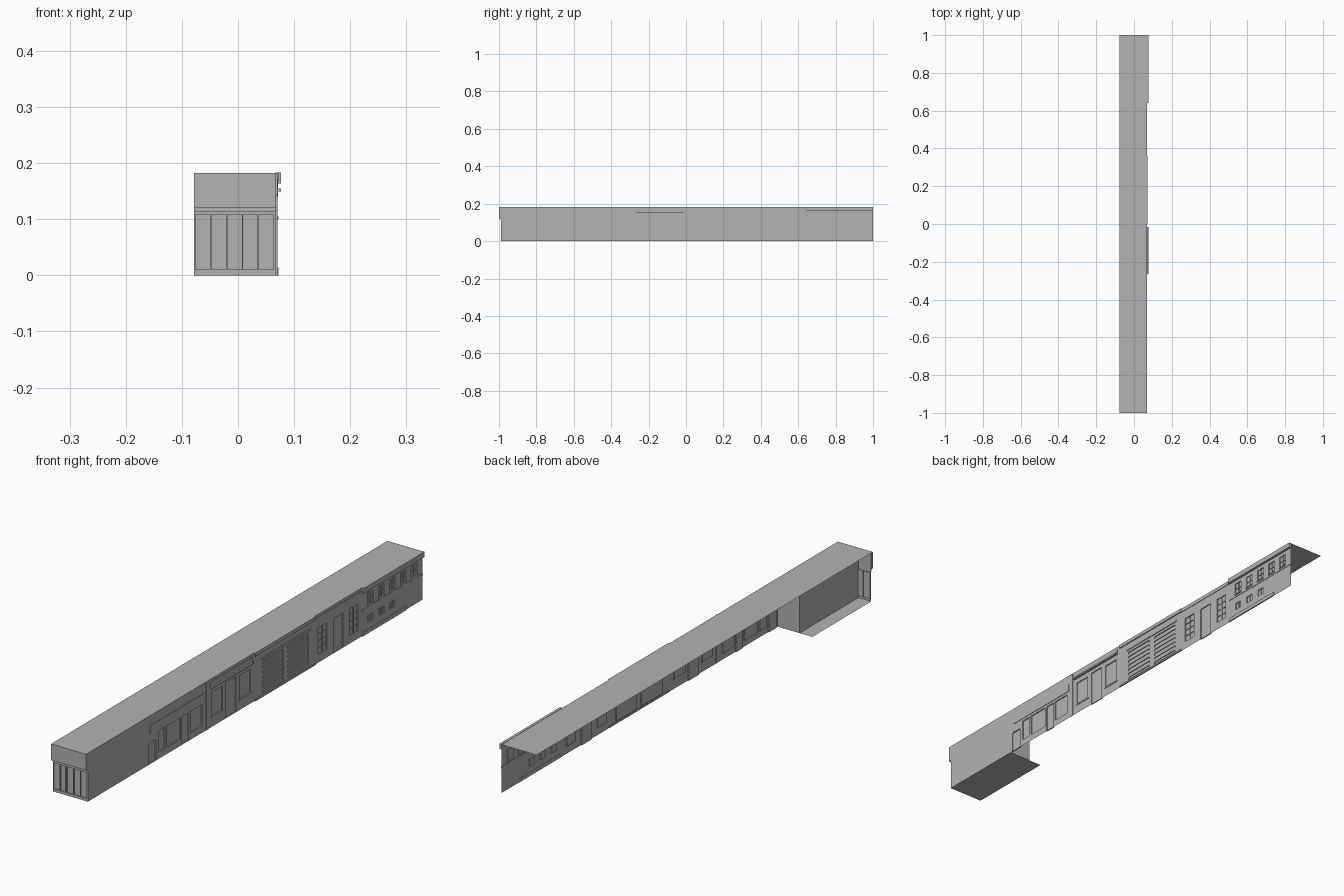
import bpy, bmesh

if "Cube" in bpy.data.objects:
    bpy.data.objects.remove(bpy.data.objects["Cube"])

grey = bpy.data.materials.new("plain grey")
grey.diffuse_color = (0.45, 0.45, 0.45, 1)
grey.use_nodes = True
grey.node_tree.nodes["Principled BSDF"].inputs["Base Color"].default_value = grey.diffuse_color

XL, XR, TOP = -0.078, 0.068, 0.182   # left edge, facade plane, roof height


def finish(name, bm):
    me = bpy.data.meshes.new(name)
    bm.to_mesh(me)
    bm.free()
    me.materials.append(grey)
    ob = bpy.data.objects.new(name, me)
    bpy.context.collection.objects.link(ob)
    return ob


def quad(bm, *pts):
    bm.faces.new([bm.verts.new(p) for p in pts])


def sheet(name, *pts):
    bm = bmesh.new()
    quad(bm, *pts)
    return finish(name, bm)


def box(name, x0, x1, y0, y1, z0, z1):
    bm = bmesh.new()
    bmesh.ops.create_cube(bm, size=1)
    for v in bm.verts:
        v.co = ((x0 + x1) / 2 + v.co.x * (x1 - x0),
                (y0 + y1) / 2 + v.co.y * (y1 - y0),
                (z0 + z1) / 2 + v.co.z * (z1 - z0))
    return finish(name, bm)


def wall(name, a0, a1, z0, z1, openings, place, depth=0.004):
    """Sheet wall with recessed openings (a0, a1, z0, z1); place(a, z, d) maps to 3D."""
    bm = bmesh.new()
    cuts_a = sorted({a0, a1, *[v for o in openings for v in o[:2]]})
    cuts_z = sorted({z0, z1, *[v for o in openings for v in o[2:]]})
    for p, q in zip(cuts_a, cuts_a[1:]):
        for r, s in zip(cuts_z, cuts_z[1:]):
            ca, cz = (p + q) / 2, (r + s) / 2
            if not any(o[0] < ca < o[1] and o[2] < cz < o[3] for o in openings):
                quad(bm, place(p, r, 0), place(q, r, 0), place(q, s, 0), place(p, s, 0))
    for p, q, r, s in openings:
        ring = [(p, r), (q, r), (q, s), (p, s)]
        quad(bm, *[place(a, z, depth) for a, z in ring])
        for (a, z), (b, w) in zip(ring, ring[1:] + ring[:1]):
            quad(bm, place(a, z, 0), place(b, w, 0), place(b, w, depth), place(a, z, depth))
    bmesh.ops.remove_doubles(bm, verts=bm.verts, dist=1e-6)
    return finish(name, bm)


def side(y, z, d):
    return (XR - d, y, z)


def front(x, z, d):
    return (x, -0.99 + d, z)


def mullions(name, y0, y1, z0, z1, cols, rows):
    """Thin glazing bars inside a recessed window."""
    t = 0.002
    for i in range(1, cols):
        y = y0 + (y1 - y0) * i / cols
        box(name + "_upright", XR - 0.004, XR - 0.001, y - t, y + t, z0, z1)
    for i in range(1, rows):
        z = z0 + (z1 - z0) * i / rows
        box(name + "_crossbar", XR - 0.004, XR - 0.001, y0, y1, z - t / 2, z + t / 2)


# Roof
sheet("roof", (XL, -1, TOP), (XR, -1, TOP), (XR, 1, TOP), (XL, 1, TOP))

# End room: floor, partition, inner wall, plain outer wall
sheet("room_floor", (XL, -0.99, 0), (XR, -0.99, 0), (XR, -0.64, 0), (XL, -0.64, 0))
sheet("room_partition", (-0.025, -0.64, 0), (XR, -0.64, 0),
      (XR, -0.64, TOP), (-0.025, -0.64, TOP))
sheet("room_inner_wall", (-0.025, -0.99, 0), (-0.025, -0.64, 0),
      (-0.025, -0.64, TOP), (-0.025, -0.99, TOP))
wall("plain_wall", -0.99, -0.64, 0, TOP, [], side)

# Glazed front end with overhanging fascia
panes = [(-0.0755 + 0.0282 * i, -0.0495 + 0.0282 * i, 0.01, 0.108) for i in range(5)]
wall("front_glazing", XL, XR, 0, 0.122, panes, front)
box("front_fascia", XL, XR, -1, -0.99, 0.121, TOP)
box("front_head_rail", XL, XR, -0.993, -0.99, 0.113, 0.121)

# Shopfront with sign board
shop = [(-0.63, -0.585, 0.0, 0.08), (-0.57, -0.53, 0.025, 0.105),
        (-0.52, -0.44, 0.025, 0.105), (-0.43, -0.39, 0.0, 0.105),
        (-0.38, -0.31, 0.025, 0.105)]
wall("shopfront", -0.64, -0.28, 0, TOP, shop, side)
box("shop_sign_board", XR - 0.001, XR + 0.002, -0.62, -0.3, 0.115, 0.145)
box("shop_pilaster", XR - 0.001, XR + 0.002, -0.286, -0.276, 0, TOP)

# Small shop with awning, two windows and a door
small = [(-0.253, -0.19, 0.04, 0.13), (-0.168, -0.108, 0, 0.135), (-0.087, -0.022, 0.04, 0.13)]
wall("small_shop", -0.28, 0, 0, TOP, small, side)
for y0, y1 in ((-0.253, -0.19), (-0.087, -0.022)):
    box("small_shop_sill", XR - 0.001, XR + 0.002, y0 - 0.004, y1 + 0.004, 0.034, 0.039)
box("awning", XR - 0.001, XR + 0.009, -0.265, -0.015, 0.149, 0.155)
box("awning_board", XR - 0.001, XR + 0.003, -0.265, -0.015, 0.155, 0.172)

# Garage with two slatted shutters
bays = [(0.048, 0.172), (0.2, 0.322)]
wall("garage", 0, 0.36, 0, TOP, [(a, b, 0.012, 0.13) for a, b in bays], side)
for a, b in bays:
    for i in range(6):
        z = 0.022 + i * 0.018
        box("shutter_slat", XR - 0.004, XR - 0.001, a, b, z, z + 0.009)
box("garage_sign", XR - 0.001, XR + 0.003, 0.04, 0.33, 0.14, 0.148)
box("garage_cornice", XR - 0.001, XR + 0.004, 0, 0.36, 0.168, TOP)
box("garage_plinth", XR - 0.001, XR + 0.004, 0, 0.36, 0, 0.006)

# House with central door and two tall windows
tall = [(0.38, 0.432, 0.03, 0.13), (0.566, 0.616, 0.03, 0.13)]
wall("house", 0.36, 0.64, 0, TOP, tall + [(0.47, 0.528, 0, 0.13)], side)
for w in tall:
    mullions("house_window", *w, 2, 4)
box("house_cornice", XR - 0.001, XR + 0.002, 0.36, 0.64, 0.166, 0.172)

# Two-storey end block with rows of small windows
upper = [(y - 0.017, y + 0.017, 0.106, 0.15) for y in (0.69, 0.755, 0.82, 0.885, 0.95)]
lower = [(y - 0.015, y + 0.015, 0.038, 0.064) for y in (0.69, 0.755, 0.82)]
wall("end_block", 0.64, 1, 0, TOP, upper + lower, side)
for w in upper:
    mullions("upper_window", *w, 2, 2)
    box("upper_sill", XR - 0.001, XR + 0.004, w[0], w[1], 0.1, 0.105)
for w in lower:
    mullions("lower_window", *w, 2, 1)
box("storey_band", XR - 0.001, XR + 0.002, 0.64, 1, 0.092, 0.099)
box("end_cornice", XR - 0.001, XR + 0.009, 0.64, 1, 0.164, TOP + 0.001)
box("end_plinth", XR - 0.001, XR + 0.004, 0.64, 0.9, 0, 0.014)
